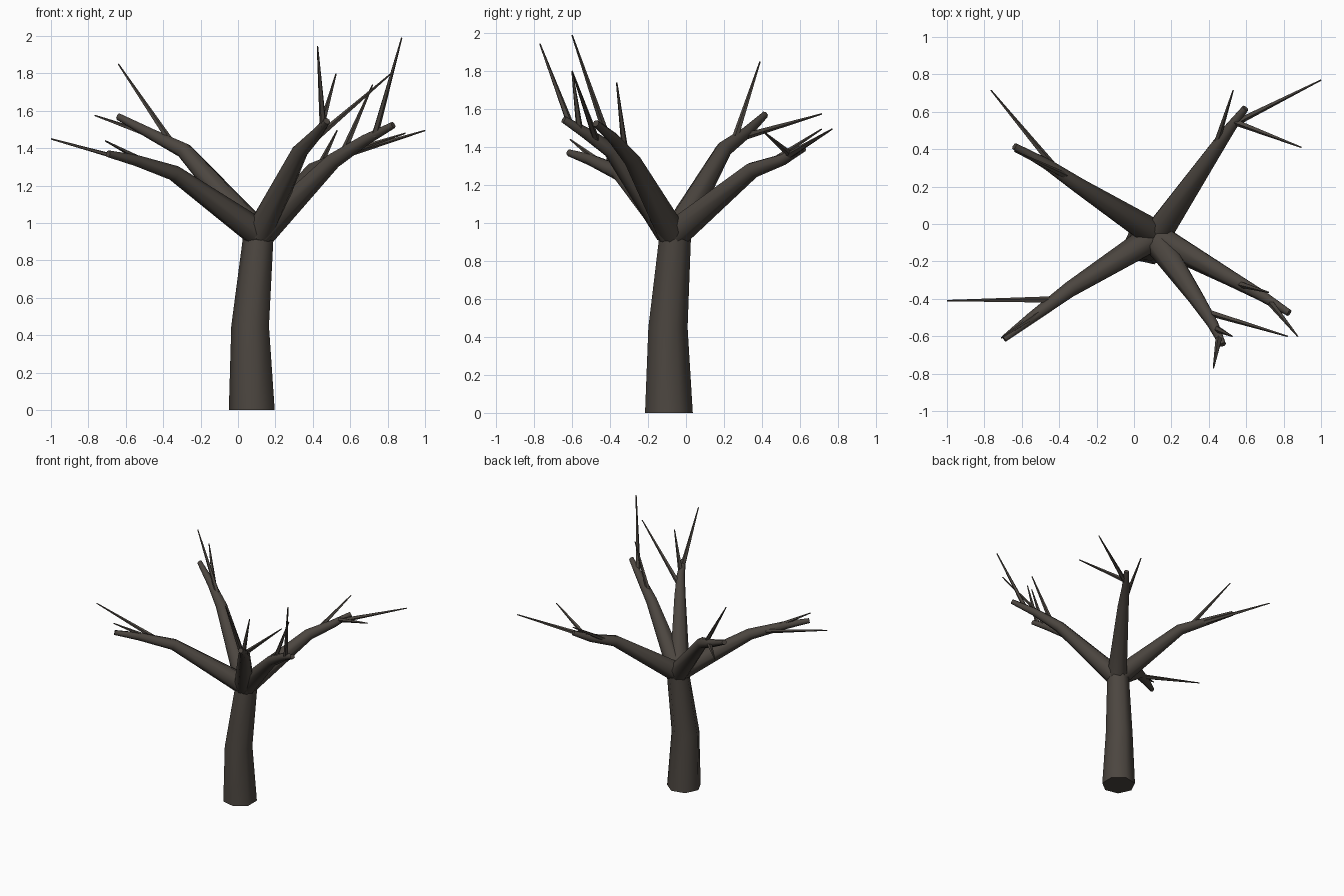
import bpy, bmesh, math
from mathutils import Vector

if "Cube" in bpy.data.objects:
    bpy.data.objects.remove(bpy.data.objects["Cube"])

bark = bpy.data.materials.new("dark_bark")
bark.diffuse_color = (0.072, 0.061, 0.051, 1)
bark.use_nodes = True
bark.node_tree.nodes["Principled BSDF"].inputs["Base Color"].default_value = bark.diffuse_color


def limb(name, points, radii, sides, level_rings=False):
    """Tapered tube through the points, with capped ends."""
    pts = [Vector(p) for p in points]
    bm = bmesh.new()
    rings = []
    for i, p in enumerate(pts):
        d = (pts[min(i + 1, len(pts) - 1)] - pts[max(i - 1, 0)]).normalized()
        if level_rings:
            d = Vector((0, 0, 1))
        ref = Vector((0, 1, 0)) if abs(d.z) > 0.95 else Vector((0, 0, 1))
        u = d.cross(ref).normalized()
        v = d.cross(u)
        ring = []
        for k in range(sides):
            a = 2 * math.pi * k / sides
            ring.append(bm.verts.new(p + radii[i] * (math.cos(a) * u + math.sin(a) * v)))
        rings.append(ring)
    for a, b in zip(rings, rings[1:]):
        for k in range(sides):
            n = (k + 1) % sides
            bm.faces.new((a[k], a[n], b[n], b[k]))
    bm.faces.new(rings[0])
    bm.faces.new(rings[-1])
    bmesh.ops.recalc_face_normals(bm, faces=bm.faces)
    me = bpy.data.meshes.new(name)
    bm.to_mesh(me)
    bm.free()
    me.materials.append(bark)
    ob = bpy.data.objects.new(name, me)
    bpy.context.collection.objects.link(ob)
    bpy.ops.object.select_all(action='DESELECT')
    ob.select_set(True)
    bpy.context.view_layer.objects.active = ob
    bpy.ops.object.shade_smooth_by_angle(angle=math.radians(60))
    return ob


# Trunk
limb("trunk", [(0.08, -0.09, 0), (0.07, -0.095, 0.45), (0.112, -0.058, 0.92)],
     [0.129, 0.106, 0.086], 7, True)

# Main branches, each with its twigs (start, tip)
branches = {
    "back_left": ([(0.10, -0.05, 0.95), (-0.29, 0.20, 1.39), (-0.46, 0.315, 1.475), (-0.64, 0.415, 1.57)],
                  [((-0.44, 0.32, 1.46), (-0.765, 0.715, 1.575)),
                   ((-0.35, 0.25, 1.42), (-0.64, 0.39, 1.85))]),
    "front_left": ([(0.10, -0.075, 0.95), (-0.34, -0.35, 1.265), (-0.55, -0.505, 1.335), (-0.695, -0.615, 1.37)],
                   [((-0.42, -0.405, 1.29), (-1.0, -0.41, 1.45)),
                    ((-0.47, -0.45, 1.315), (-0.71, -0.61, 1.44))]),
    "back_right": ([(0.125, -0.05, 0.95), (0.40, 0.35, 1.28), (0.51, 0.51, 1.335), (0.595, 0.62, 1.395)],
                   [((0.54, 0.54, 1.355), (1.0, 0.77, 1.495)),
                    ((0.53, 0.55, 1.36), (0.895, 0.41, 1.48)),
                    ((0.43, 0.40, 1.29), (0.53, 0.715, 1.495))]),
    "front": ([(0.12, -0.085, 0.95), (0.33, -0.39, 1.38), (0.42, -0.53, 1.475), (0.475, -0.645, 1.545)],
              [((0.455, -0.61, 1.52), (0.425, -0.77, 1.945)),
               ((0.39, -0.47, 1.43), (0.82, -0.60, 1.80)),
               ((0.44, -0.56, 1.49), (0.525, -0.60, 1.80))]),
    "right": ([(0.13, -0.075, 0.95), (0.51, -0.285, 1.335), (0.68, -0.38, 1.445), (0.83, -0.475, 1.525)],
              [((0.73, -0.42, 1.465), (0.875, -0.60, 1.99)),
               ((0.56, -0.32, 1.37), (0.72, -0.365, 1.74))]),
}
for name, (path, twigs) in branches.items():
    limb(name + "_branch", path, [0.078, 0.044, 0.031, 0.019], 7)
    for i, (start, tip) in enumerate(twigs):
        limb(f"{name}_twig_{i + 1}", [start, tip], [0.019, 0.004], 5)
